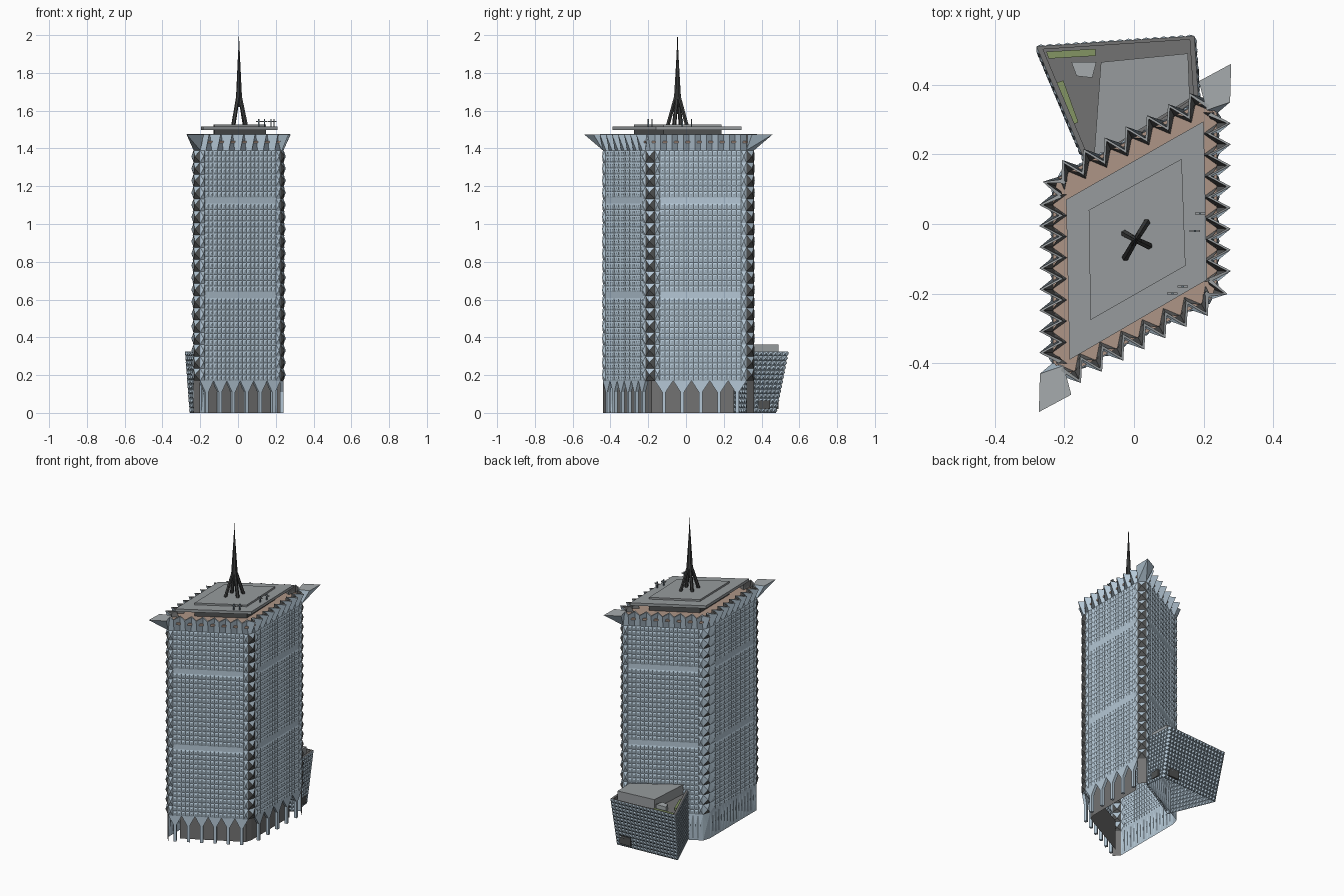
import bpy, bmesh
from mathutils import Vector as V

cube = bpy.data.objects.get("Cube")
if cube:
    bpy.data.objects.remove(cube)


def material(name, r, g, b):
    m = bpy.data.materials.new(name)
    m.use_nodes = True
    m.diffuse_color = (r, g, b, 1)
    m.node_tree.nodes["Principled BSDF"].inputs["Base Color"].default_value = (r, g, b, 1)
    return m


BLUE = material("pale blue cladding", .46, .575, .67)
SLATE = material("slate glass", .13, .175, .21)
GREY = material("roof grey", .31, .33, .34)
MID = material("stone grey", .17, .17, .17)
DARK = material("dark grey", .08, .083, .083)
INNER = material("crown lining grey", .12, .122, .122)
TAN = material("terrace tan", .42, .30, .24)
BLACK = material("spire charcoal", .05, .052, .052)
GREEN = material("planting green", .23, .30, .125)
PALE = material("pale panel", .38, .41, .42)


def finish(name, bm, *mats):
    me = bpy.data.meshes.new(name)
    bm.to_mesh(me)
    bm.free()
    ob = bpy.data.objects.new(name, me)
    for m in mats:
        me.materials.append(m)
    bpy.context.collection.objects.link(ob)
    return ob


def face(bm, pts, mat=0):
    f = bm.faces.new([bm.verts.new(p) for p in pts])
    f.material_index = mat


def at(p, z):
    return V((p[0], p[1], z))


def prism(name, pts, z0, z1, mat):
    bm = bmesh.new()
    n = len(pts)
    lo = [bm.verts.new(at(p, z0)) for p in pts]
    hi = [bm.verts.new(at(p, z1)) for p in pts]
    bm.faces.new(lo[::-1])
    bm.faces.new(hi)
    for i in range(n):
        j = (i + 1) % n
        bm.faces.new((lo[i], lo[j], hi[j], hi[i]))
    bmesh.ops.recalc_face_normals(bm, faces=bm.faces)
    return finish(name, bm, mat)


def box(name, x, y, z, sx, sy, sz, mat):
    pts = [(x + a * sx / 2, y + b * sy / 2) for a, b in ((-1, -1), (1, -1), (1, 1), (-1, 1))]
    return prism(name, pts, z, z + sz, mat)


def facets(bm, p0, q0, q1, p1, cols, rows, depth, apex=.6, plain=(), mats=(0, 0, 0, 0)):
    """Grid of small pyramids over a quad; mats are for bottom, right, top, left."""
    normal = (q0 - p0).cross(p1 - p0).normalized()

    def pt(u, v):
        return p0.lerp(q0, u).lerp(p1.lerp(q1, u), v)
    for r in range(rows):
        for c in range(cols):
            a, b = pt(c / cols, r / rows), pt((c + 1) / cols, r / rows)
            d, e = pt(c / cols, (r + 1) / rows), pt((c + 1) / cols, (r + 1) / rows)
            if r in plain:
                face(bm, (a, b, e, d))
                continue
            tip = pt((c + .5) / cols, (r + apex) / rows) + normal * depth
            for (s, t), m in zip(((a, b), (b, e), (e, d), (d, a)), mats):
                face(bm, (s, t, tip), m)


# Tower plan: half of the corners, the rest by half-turn symmetry
CENTRE = V((.003, -.04))


def turn(p):
    return CENTRE * 2 - p


half = [V((-.2, -.44)), V((.225, -.215)), V((.241, -.165)), turn(V((-.235, -.40)))]
plan = half + [turn(p) for p in half]
BASE, EAVE, TERRACE, RIM = .17, 1.39, 1.44, 1.475
TEETH = (7, 1, 8, 0)
ARCHES = (6, 0, 5, 0)

walls = bmesh.new()
crown = bmesh.new()
braces = bmesh.new()
wings = bmesh.new()
arcade = bmesh.new()
lobby = bmesh.new()
for i, p in enumerate(plan):
    q = plan[(i + 1) % 8]
    along = (q - p).normalized()
    out = V((along.y, -along.x))
    length = (q - p).length
    kind = i % 4

    def panel(s, t, z0, z1, *grid, **kw):
        a, b = p + along * s, p + along * t
        facets(walls, at(a, z0), at(b, z0), at(b, z1), at(a, z1), *grid, **kw)

    # Walls: fine window grid with coarse folded margins, dark folded corners
    if kind in (0, 2):
        m = .028
        start = .055 if i == 6 else m
        panel(0, start, BASE, EAVE, 1, 19, .012, apex=.5)
        panel(start, length - m, BASE, EAVE, 17, 39, .005, plain=(14, 30))
        panel(length - m, length, BASE, EAVE, 1, 19, .01, apex=.5)
    else:
        shade = (2, 0, 0, 0) if i == 5 else (2, 2, 0, 2)
        panel(0, length, BASE, EAVE, 1, 19, .014, apex=.5, mats=shade)

    # Flared, folded crown with triangular braces inside each valley
    n = TEETH[kind]
    for k in range(n):
        a, mid, b = (p.lerp(q, (k + s) / n) for s in (0, .5, 1))
        peak = at(mid + out * .037, RIM)
        ra, rb = at(a - out * .02, RIM), at(b - out * .02, RIM)
        foot = at(mid, EAVE)
        face(crown, (at(a, EAVE), foot, peak, ra))
        face(crown, (foot, at(b, EAVE), rb, peak))
        if n > 1:
            heel = at(mid, TERRACE + .002)
            face(braces, (heel, ra, at(a - out * .042, TERRACE + .002)))
            face(braces, (heel, at(b - out * .042, TERRACE + .002), rb))

    # Pointed, flat-topped wings at the two sharp corners
    if n == 0:
        tips = [V((-.27, -.43)), V((-.273, -.54)), V((-.18, -.49))]
        if i < 4:
            tips = [turn(t) for t in tips]
        w1, tip, w2 = (at(t, RIM) for t in tips)
        a, b = at(p, EAVE), at(q, EAVE)
        heart = at((p + q) / 2 - out * .02, RIM)
        for tri in ((a, b, tip), (a, tip, w1), (b, w2, tip), (b, a, heart), (a, w1, heart), (b, heart, w2)):
            face(wings, tri)
        face(wings, (w1, tip, w2, heart), 1)
        face(wings, (at(p, 0), at(q, 0), at(q, BASE), at(p, BASE)), 2)

    # Ground level of the two rear walls: solid with long vertical folds
    if i in (4, 5, 6):
        panel(0, length, 0, BASE, 1 if i == 5 else 16, 1, .006)
        continue

    # Ground arcade: slim legs spreading into pointed capitals
    n = ARCHES[kind]
    for k in range(n):
        pitch = length / n
        c = (k + .5) * pitch
        shape = [(-.009, 0), (.009, 0), (.009, .11), (pitch / 2, BASE), (-pitch / 2, BASE), (-.009, .11)]
        front = [at(p + along * (c + u), z) for u, z in shape]
        back = [v - at(out, 0) * .018 for v in front]
        face(arcade, front)
        face(arcade, back[::-1])
        for j in range(6):
            h = (j + 1) % 6
            face(arcade, (front[h], front[j], back[j], back[h]))

    # Recessed lobby wall behind the arcade
    if i < 3:
        a, b = (CENTRE + (v - CENTRE) * .82 for v in (p, q))
        face(lobby, (at(a, 0), at(b, 0), at(b, BASE + .03), at(a, BASE + .03)))

finish("tower_walls", walls, BLUE, SLATE, DARK)
bmesh.ops.remove_doubles(crown, verts=crown.verts, dist=.0005)
crown_ob = finish("flared_crown", crown, BLUE, INNER, GREY)
shell = crown_ob.modifiers.new("thickness", "SOLIDIFY")
shell.thickness = .012
shell.offset = -1
shell.material_offset = 1
shell.material_offset_rim = 2
finish("crown_braces", braces, INNER)
finish("crown_wings", wings, BLUE, PALE, MID)
finish("ground_arcade", arcade, BLUE)
finish("lobby_walls", lobby, MID)
prism("terrace", [CENTRE + (p - CENTRE) * .99 for p in plan], TERRACE - .012, TERRACE, TAN)

# Penthouse and roof slabs
inner = [(-.125, -.276), (.148, -.12), (.137, .187), (-.13, .04)]
outer = [(-.185, -.39), (.21, -.16), (.2, .295), (-.195, .07)]
prism("penthouse", inner, TERRACE, 1.5, DARK)
prism("roof_slab", outer, 1.497, 1.515, GREY)
prism("upper_slab", inner, 1.515, 1.527, GREY)

# Spire: splayed legs merging into a tapering mast
cx, cy = .005, -.045


def rod(name, a, b, r0, r1):
    bm = bmesh.new()
    d = b - a
    bmesh.ops.create_cone(bm, cap_ends=True, segments=6, radius1=r0, radius2=r1, depth=d.length)
    ob = finish(name, bm, BLACK)
    ob.rotation_euler = d.to_track_quat("Z", "Y").to_euler()
    ob.location = (a + b) / 2


for k, (dx, dy) in enumerate(((.032, .05), (-.03, -.052), (-.032, .018), (.038, -.018))):
    rod(f"spire_leg_{k}", V((cx + dx, cy + dy, 1.52)), V((cx + dx * .2, cy + dy * .2, 1.67)), .011, .01)
    rod(f"spire_blade_{k}", V((cx + dx * .2, cy + dy * .2, 1.66)), V((cx, cy, 1.92)), .01, .004)
rod("spire_mast", V((cx, cy, 1.62)), V((cx, cy, 2)), .012, .001)

# Maintenance gear on the roof edge
for k, (x, y) in enumerate(((.11, -.2), (.14, -.18), (.175, -.02), (.19, .03))):
    box(f"roof_gear_post_{k}", x, y, 1.515, .006, .006, .04, SLATE)
    box(f"roof_gear_arm_{k}", x, y, 1.54, .03, .006, .006, GREY)

# Annex with outward leaning faceted walls
low = [V(p) for p in ((-.13, .155), (.185, .34), (.17, .475), (-.255, .45))]
high = [V(p) for p in ((-.13, .155), (.185, .36), (.173, .54), (-.28, .51))]
HEIGHT, DECK = .325, .3
middle = sum(high, V((0, 0))) / 4
lip = [middle + (p - middle) * .93 for p in high]
annex = bmesh.new()
for i in range(4):
    j = (i + 1) % 4
    cols = max(5, round((high[j] - high[i]).length / .025))
    facets(annex, at(low[i], 0), at(low[j], 0), at(high[j], HEIGHT), at(high[i], HEIGHT),
           cols, 13, .007, mats=(1, 0, 0, 0))
    face(annex, (at(high[i], HEIGHT), at(high[j], HEIGHT), at(lip[j], HEIGHT), at(lip[i], HEIGHT)), 2)
    face(annex, (at(lip[i], HEIGHT), at(lip[j], HEIGHT), at(lip[j], DECK), at(lip[i], DECK)), 2)
finish("annex_walls", annex, BLUE, SLATE, MID)
prism("annex_deck", lip, DECK - .01, DECK, MID)
prism("annex_roof_block", [(-.115, .19), (.16, .36), (.155, .49), (-.095, .465)], DECK, .362, GREY)
prism("annex_skylight", [(-.165, .425), (-.12, .42), (-.108, .465), (-.18, .465)], DECK, .335, PALE)
prism("back_planter", [(-.245, .475), (-.11, .483), (-.11, .503), (-.252, .495)], DECK, .318, GREEN)
prism("side_planter", [(-.178, .283), (-.16, .293), (-.203, .412), (-.226, .405)], DECK, .318, GREEN)

# Dark entrances in the annex back and side walls
box("annex_back_entrance", .1, .475, .02, .08, .03, .055, DARK)
box("annex_side_entrance", .172, .415, .02, .03, .06, .045, DARK)
